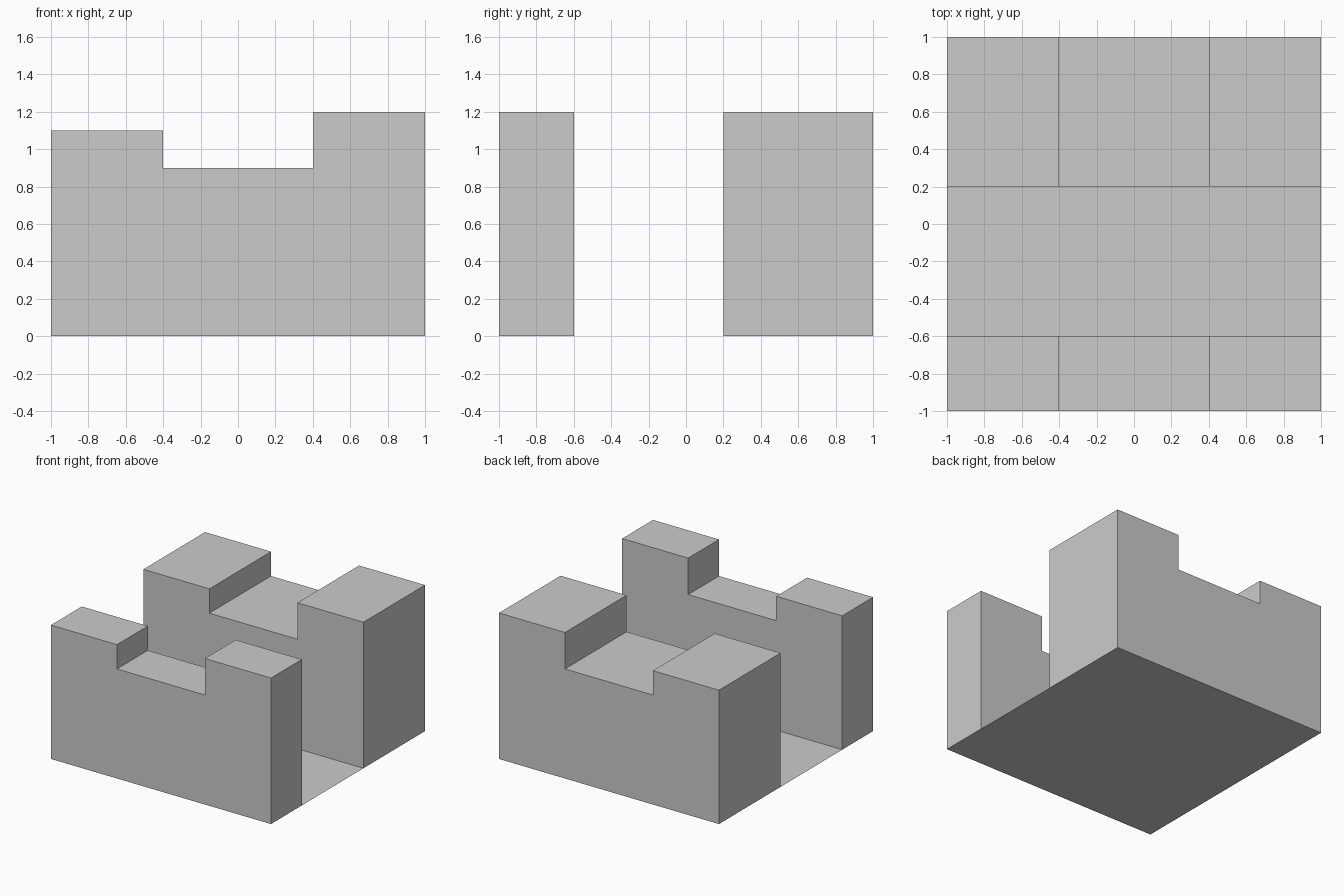
import bpy, bmesh
from mathutils import Vector

if "Cube" in bpy.data.objects:
    bpy.data.objects.remove(bpy.data.objects["Cube"])

# Stepped outline of a wall seen from the front (x, z)
PROFILE = [(-1, 0), (1, 0), (1, 1.2), (0.4, 1.2), (0.4, 0.9),
           (-0.4, 0.9), (-0.4, 1.1), (-1, 1.1)]


def finish(name, bm):
    mesh = bpy.data.meshes.new(name)
    bm.to_mesh(mesh)
    bm.free()
    bpy.context.collection.objects.link(bpy.data.objects.new(name, mesh))


def wall(name, y0, y1):
    bm = bmesh.new()
    face = bm.faces.new([bm.verts.new((x, y0, z)) for x, z in PROFILE])
    ext = bmesh.ops.extrude_face_region(bm, geom=[face], use_keep_orig=True)
    moved = [g for g in ext["geom"] if isinstance(g, bmesh.types.BMVert)]
    bmesh.ops.translate(bm, verts=moved, vec=Vector((0, y1 - y0, 0)))
    bmesh.ops.recalc_face_normals(bm, faces=bm.faces[:])
    # The floor sheet closes the underside
    under = [f for f in bm.faces if all(v.co.z < 1e-5 for v in f.verts)]
    bmesh.ops.delete(bm, geom=under, context="FACES_ONLY")
    finish(name, bm)


# Two walls with a passage between them
wall("front_wall", -1, -0.6)
wall("back_wall", 0.2, 1)

# Flat floor sheet under everything
bm = bmesh.new()
bmesh.ops.create_grid(bm, x_segments=1, y_segments=1, size=1)
finish("floor", bm)
